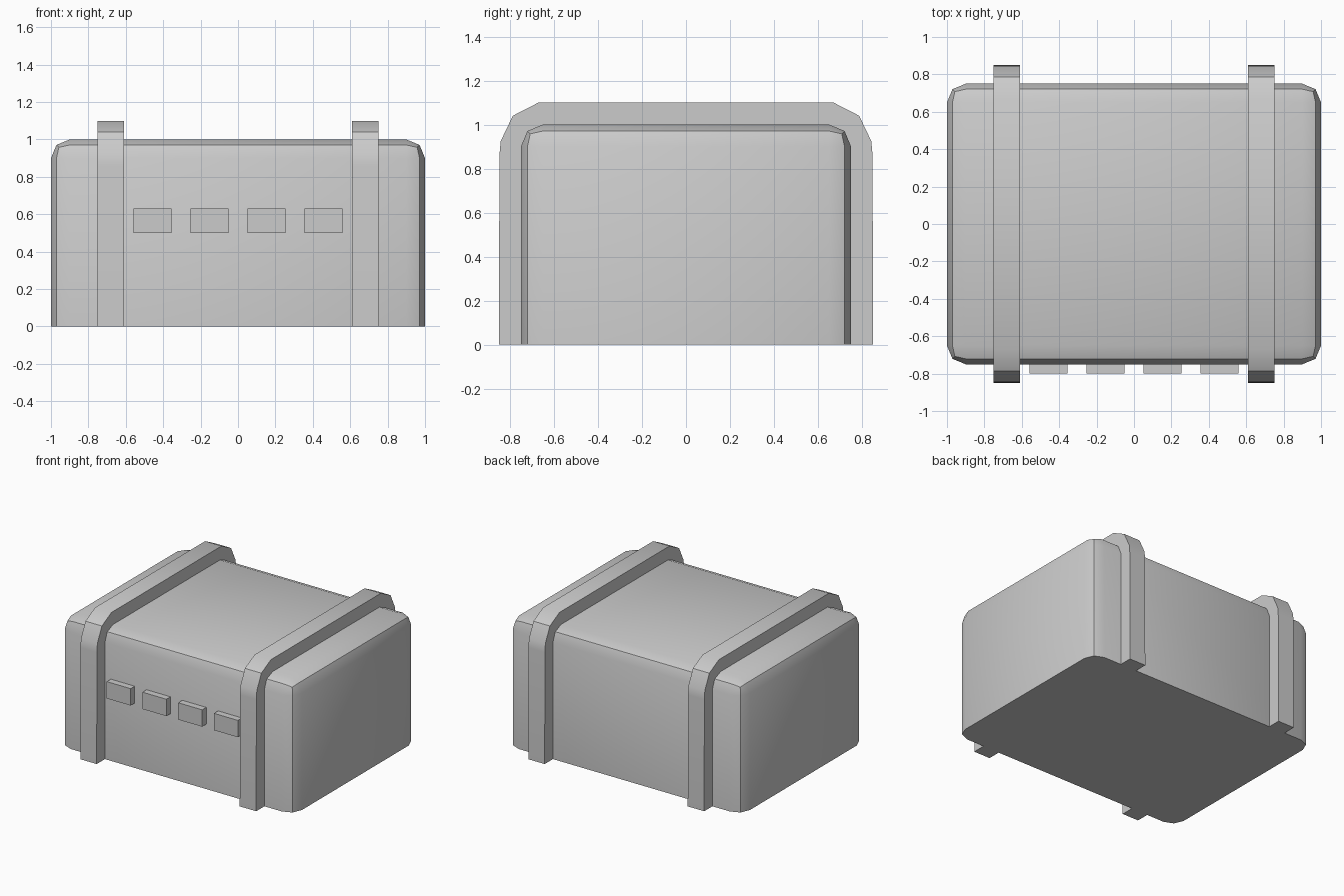
import bpy, bmesh
from math import radians

if "Cube" in bpy.data.objects:
    bpy.data.objects.remove(bpy.data.objects["Cube"])


def finish(name, bm, smooth=True):
    bmesh.ops.recalc_face_normals(bm, faces=bm.faces)
    mesh = bpy.data.meshes.new(name)
    bm.to_mesh(mesh)
    bm.free()
    obj = bpy.data.objects.new(name, mesh)
    bpy.context.collection.objects.link(obj)
    if smooth:
        bpy.ops.object.select_all(action='DESELECT')
        bpy.context.view_layer.objects.active = obj
        obj.select_set(True)
        bpy.ops.object.shade_smooth_by_angle(angle=radians(32))
    return obj


def box_bmesh(low, high):
    bm = bmesh.new()
    bmesh.ops.create_cube(bm, size=1)
    for v in bm.verts:
        for i in range(3):
            v.co[i] = low[i] if v.co[i] < 0 else high[i]
    return bm


# Case body: rounded on every edge except around the flat base
bm = box_bmesh((-1, -0.75, 0), (1, 0.75, 1))
edges = [e for e in bm.edges if max(v.co.z for v in e.verts) > 0.5]
bmesh.ops.bevel(bm, geom=edges, offset=0.1, segments=2, profile=0.5, affect='EDGES')
finish("case_body", bm)

# Straps: a faceted arch band running over the case, slightly sunk into it
outer = [(0.85, 0), (0.848, 0.86), (0.842, 0.925), (0.787, 1.04), (0.67, 1.10)]
inner = [(0.74, 0), (0.74, 0.86), (0.737, 0.90), (0.71, 0.96), (0.64, 0.99)]


def mirror_profile(half):
    return half + [(-y, z) for y, z in reversed(half)]


def strap(name, x0, x1):
    bm = bmesh.new()
    rings = [[bm.verts.new((x, y, z)) for y, z in mirror_profile(half)]
             for half, x in ((outer, x0), (outer, x1), (inner, x1), (inner, x0))]
    count = len(rings[0])
    for a in range(4):
        r, s = rings[a], rings[(a + 1) % 4]
        for i in range(count - 1):
            bm.faces.new((r[i], r[i + 1], s[i + 1], s[i]))
    for i in (0, count - 1):
        bm.faces.new([r[i] for r in rings])
    finish(name, bm)


strap("strap_left", -0.75, -0.61)
strap("strap_right", 0.61, 0.75)

# Row of four small blocks on the front
for i in range(4):
    x = (i - 1.5) * 0.305
    bm = box_bmesh((x - 0.102, -0.80, 0.50), (x + 0.102, -0.74, 0.63))
    finish(f"front_block_{i + 1}", bm, smooth=False)
